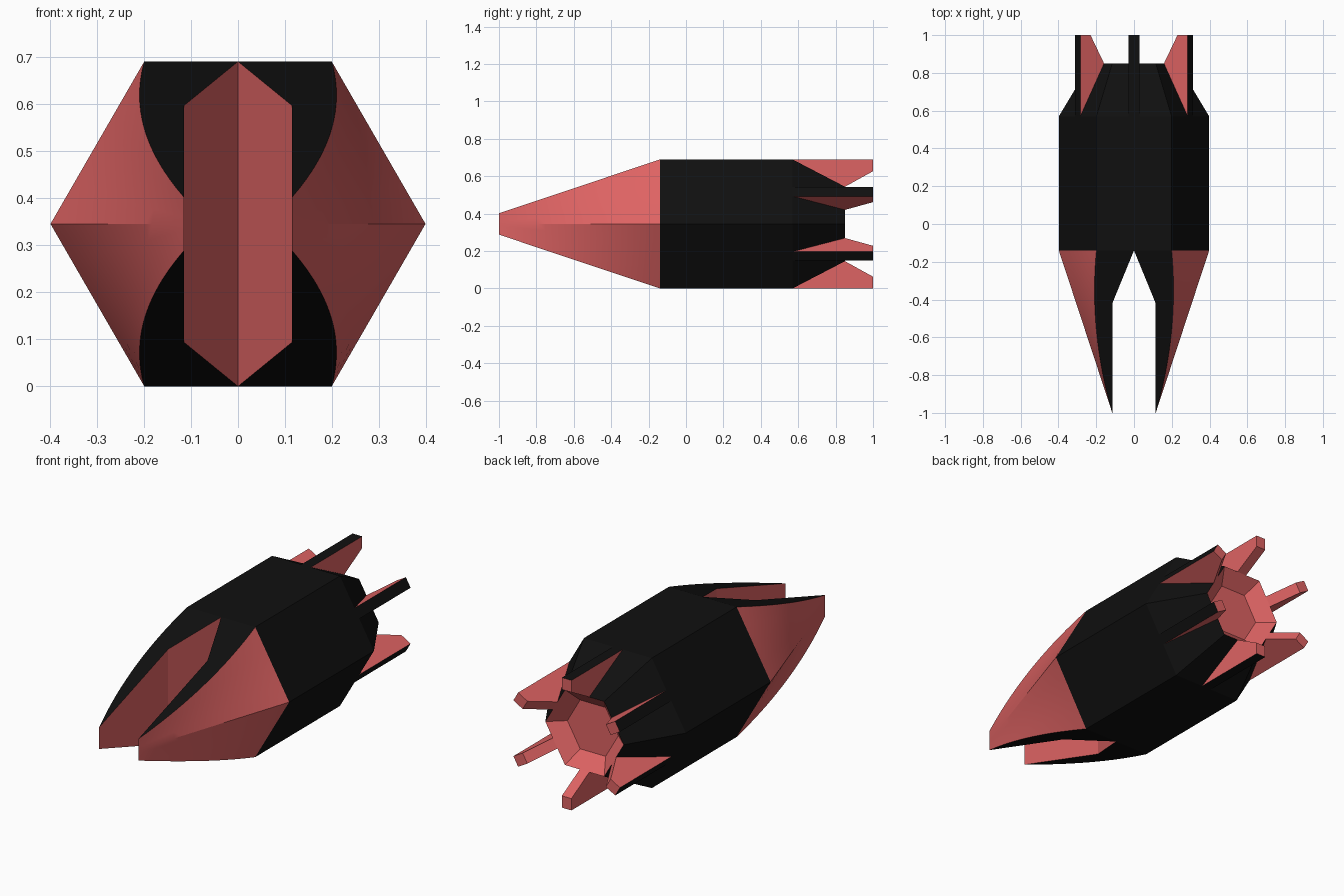
import bpy, bmesh, math
from mathutils import Matrix, Vector

if "Cube" in bpy.data.objects:
    bpy.data.objects.remove(bpy.data.objects["Cube"])

# Main proportions: hexagonal hull lying along y
RADIUS = 0.398
APOTHEM = RADIUS * math.cos(math.pi / 6)
MID_Z = APOTHEM
NOSE_Y, TIP_Y = -0.14, -1.0
TAPER_Y, STERN_Y, FIN_Y = 0.57, 0.85, 1.0
STERN_R = 0.23
SLOT = 0.115          # half width of the slot in the nose
TIP_H = 0.057         # half height of the prong tips
SLOT_T = 0.326        # where the slot's V floor meets its straight walls


def material(name, rgb):
    mat = bpy.data.materials.new(name)
    mat.use_nodes = True
    color = (*rgb, 1.0)
    mat.diffuse_color = color
    mat.node_tree.nodes["Principled BSDF"].inputs["Base Color"].default_value = color
    return mat


BLACK = material("hull black", (0.005, 0.005, 0.005))
RED = material("coral red", (0.73, 0.125, 0.125))


def finish(name, bm):
    """Turn a bmesh into an object standing on the ground."""
    bmesh.ops.remove_doubles(bm, verts=bm.verts, dist=1e-5)
    bmesh.ops.recalc_face_normals(bm, faces=bm.faces)
    bmesh.ops.translate(bm, verts=bm.verts, vec=(0, 0, MID_Z))
    mesh = bpy.data.meshes.new(name)
    bm.to_mesh(mesh)
    bm.free()
    mesh.materials.append(BLACK)
    mesh.materials.append(RED)
    obj = bpy.data.objects.new(name, mesh)
    bpy.context.collection.objects.link(obj)
    return obj


def loft(bm, sections, paint):
    """Skin closed sections, cap both ends; paint(row, side) gives the colour."""
    rings = [[bm.verts.new(p) for p in s] for s in sections]
    n = len(rings[0])
    for row, (a, b) in enumerate(zip(rings, rings[1:])):
        for i in range(n):
            j = (i + 1) % n
            face = bm.faces.new((a[i], a[j], b[j], b[i]))
            face.material_index = paint(row, i)
    for row, ring in ((0, rings[0]), (len(rings) - 1, rings[-1])):
        bm.faces.new(ring).material_index = paint(row, None)


def hexagon(radius, y):
    angles = [math.radians(60 * i) for i in range(6)]
    return [(radius * math.cos(a), y, radius * math.sin(a)) for a in angles]


# Hull: prism, tapered stern, and a red recessed engine well
bm = bmesh.new()
loft(bm, [hexagon(RADIUS, NOSE_Y), hexagon(RADIUS, TAPER_Y),
          hexagon(STERN_R, STERN_Y), hexagon(STERN_R * 0.65, STERN_Y - 0.07)],
     lambda row, side: int(row >= 2))
finish("hull", bm)


# Nose prong: twisted outer flank, sloped top and bottom, slotted inside
def prong_section(t, steps=8):
    y = NOSE_Y + (TIP_Y - NOSE_Y) * t
    height = APOTHEM + (TIP_H - APOTHEM) * t
    ridge = RADIUS + (SLOT - RADIUS) * t
    inner = SLOT * min(1, t / SLOT_T)
    lean = math.tan(math.pi / 6) * (1 - t)
    points = []
    for k in range(steps + 1):
        z = height * (2 * k / steps - 1)
        points.append((ridge - lean * abs(z), y, z))
    return points + [(inner, y, height), (inner, y, -height)]


rows = [SLOT_T * i / 6 for i in range(6)]
rows += [SLOT_T + (1 - SLOT_T) * i / 14 for i in range(14)]
bm = bmesh.new()
# the prong narrows to an almost sharp vertical edge
loft(bm, [prong_section(t) for t in rows + [0.9995]],
     lambda row, side: 0 if side in (8, 10) else 1)
prongs = finish("nose_prongs", bm)
mirror = prongs.modifiers.new("mirror", 'MIRROR')
mirror.use_axis = (True, False, False)
mirror.use_mirror_merge = False
bpy.ops.object.select_all(action='DESELECT')
prongs.select_set(True)
bpy.context.view_layer.objects.active = prongs
bpy.ops.object.shade_smooth_by_angle(angle=math.radians(15))

# Tail fins: one flush with each hull side, black outside and red elsewhere
profile = [(TAPER_Y, APOTHEM), (FIN_Y, APOTHEM), (FIN_Y, 0.282),
           (STERN_Y, STERN_R * math.cos(math.pi / 6))]
for i in range(6):
    bm = bmesh.new()
    turn = Matrix.Rotation(math.radians(60 * i), 3, 'Y')
    sections = [[turn @ Vector((x, y, r)) for y, r in profile]
                for x in (-0.028, 0.028)]
    loft(bm, sections, lambda row, side: 0 if side == 0 else 1)
    finish(f"tail_fin_{i + 1}", bm)
